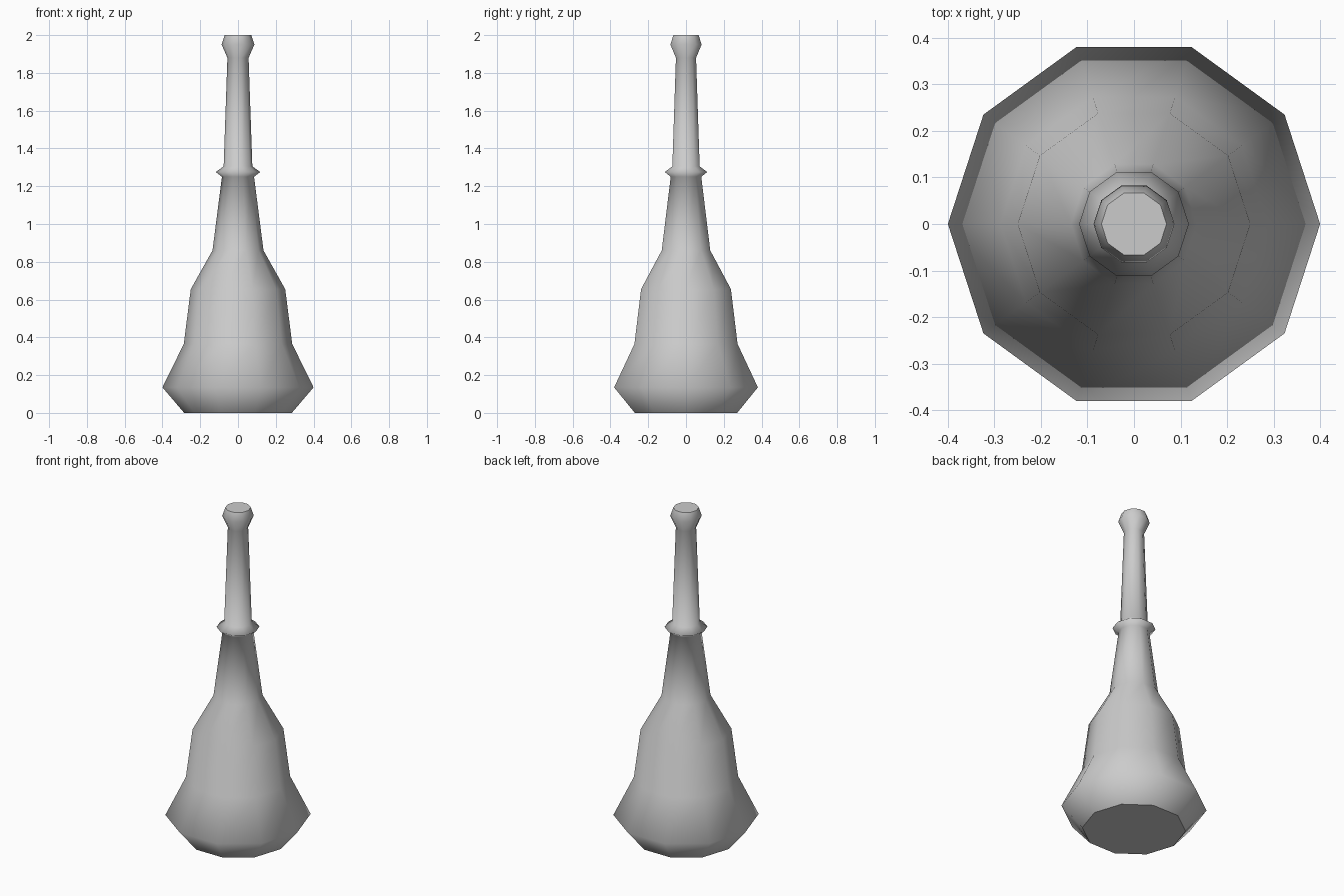
import bpy, bmesh
from math import cos, sin, pi

cube = bpy.data.objects.get("Cube")
if cube:
    bpy.data.objects.remove(cube, do_unlink=True)

SIDES = 10

# Single plain colour
grey = bpy.data.materials.new("plain grey")
grey.use_nodes = True
colour = (0.6, 0.6, 0.6, 1)
grey.diffuse_color = colour
grey.node_tree.nodes["Principled BSDF"].inputs["Base Color"].default_value = colour


def lathe(name, profile):
    """Turn a (radius, height) profile into a capped smooth solid."""
    bm = bmesh.new()
    rings = [[bm.verts.new((r * cos(2 * pi * i / SIDES), r * sin(2 * pi * i / SIDES), z))
              for i in range(SIDES)] for r, z in profile]
    for low, high in zip(rings, rings[1:]):
        for i in range(SIDES):
            j = (i + 1) % SIDES
            bm.faces.new((low[i], low[j], high[j], high[i])).smooth = True
    # Flat end caps with crisp rims
    for ring in (rings[0][::-1], rings[-1]):
        cap = bm.faces.new(ring)
        for edge in cap.edges:
            edge.smooth = False
    mesh = bpy.data.meshes.new(name)
    bm.to_mesh(mesh)
    bm.free()
    mesh.materials.append(grey)
    obj = bpy.data.objects.new(name, mesh)
    bpy.context.collection.objects.link(obj)
    return obj


# Flared base, shouldered body, neck collar, tapered stem and rounded lip
lathe("bottle_body", [
    (0.285, 0), (0.4, 0.135), (0.287, 0.365), (0.25, 0.655), (0.135, 0.86),
    (0.085, 1.25), (0.118, 1.275), (0.076, 1.305),
    (0.056, 1.88), (0.087, 1.95), (0.07, 2),
])
